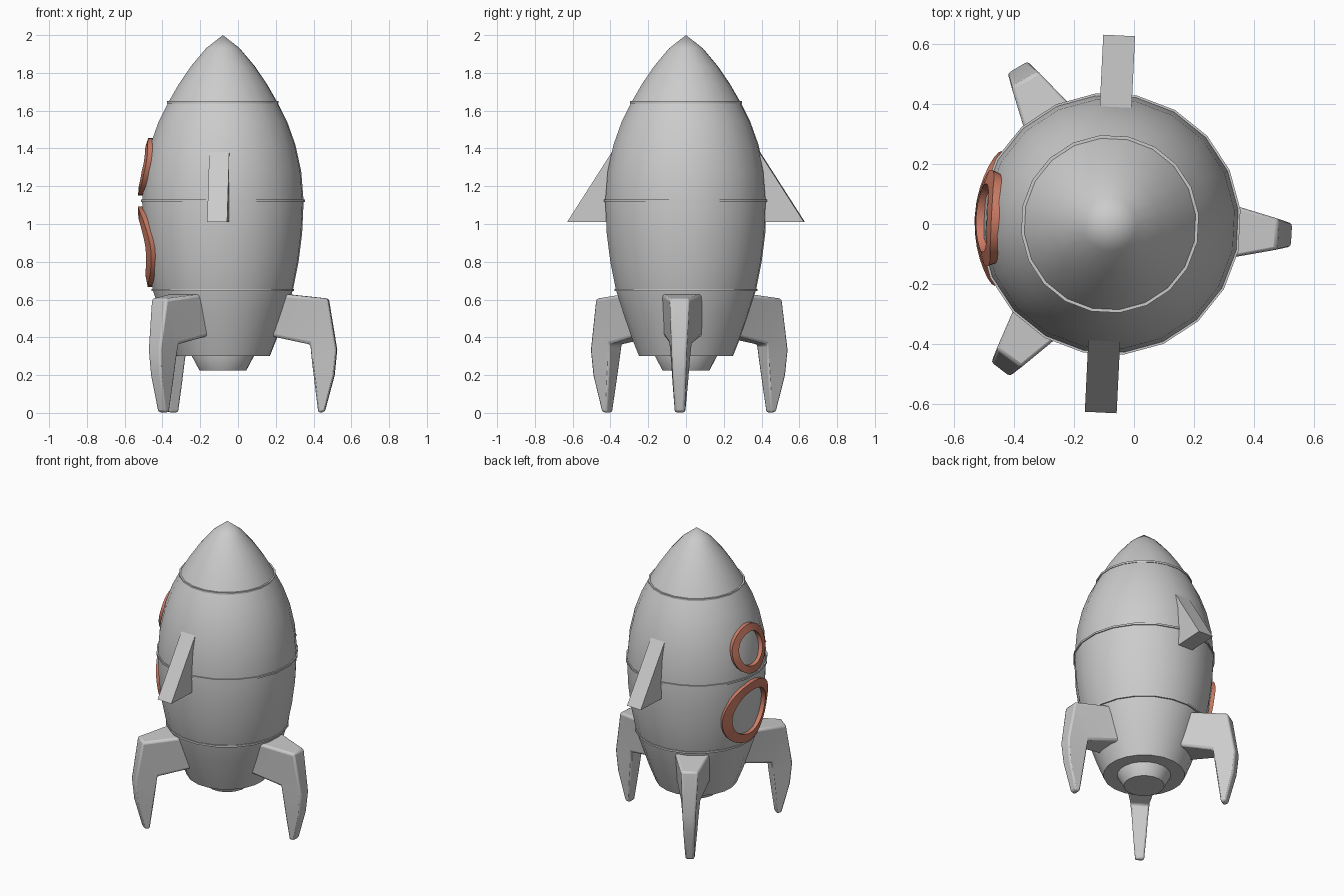
import bpy, bmesh, math
from mathutils import Matrix

if "Cube" in bpy.data.objects:
    bpy.data.objects.remove(bpy.data.objects["Cube"])

AXIS_X, TWIST, SIDES = -0.08, math.radians(-2.8), 20

# (radius, z) of the hull, bottom to top
HULL = [(0.25, 0.30), (0.29, 0.40), (0.331, 0.52), (0.373, 0.65), (0.403, 0.80),
        (0.422, 0.95), (0.43, 1.12), (0.417, 1.28), (0.386, 1.42), (0.343, 1.54),
        (0.29, 1.645), (0.235, 1.74), (0.17, 1.835), (0.09, 1.93), (0.0, 2.0)]


def hull_radius(z):
    for (r0, z0), (r1, z1) in zip(HULL, HULL[1:]):
        if z0 <= z <= z1:
            return r0 + (r1 - r0) * (z - z0) / (z1 - z0)
    return HULL[0][0]


def add_object(name, verts, faces, angle=0.0, smooth=None, bevel=0.0, mat=None):
    """Mesh built around the z axis, turned by angle and moved to the rocket axis."""
    bm = bmesh.new()
    vs = [bm.verts.new(v) for v in verts]
    for f in faces:
        bm.faces.new([vs[i] for i in f])
    bmesh.ops.remove_doubles(bm, verts=bm.verts, dist=1e-5)
    bmesh.ops.recalc_face_normals(bm, faces=bm.faces)
    bm.transform(Matrix.Translation((AXIS_X, 0, 0)) @ Matrix.Rotation(angle + TWIST, 4, 'Z'))
    me = bpy.data.meshes.new(name)
    bm.to_mesh(me)
    bm.free()
    ob = bpy.data.objects.new(name, me)
    bpy.context.collection.objects.link(ob)
    if mat:
        me.materials.append(mat)
    if bevel:
        mod = ob.modifiers.new("Bevel", 'BEVEL')
        mod.width, mod.segments = bevel, 2
        mod.limit_method, mod.angle_limit = 'ANGLE', math.radians(35)
    if smooth:
        bpy.ops.object.select_all(action='DESELECT')
        ob.select_set(True)
        bpy.context.view_layer.objects.active = ob
        bpy.ops.object.shade_smooth_by_angle(angle=math.radians(smooth))
    return ob


def lathe(name, profile, closed=False):
    n = len(profile)
    verts = []
    for s in range(SIDES):
        a = 2 * math.pi * (s + 0.5) / SIDES
        verts += [(r * math.cos(a), r * math.sin(a), z) for r, z in profile]
    faces = []
    for s in range(SIDES):
        t = (s + 1) % SIDES
        for i in range(n if closed else n - 1):
            j = (i + 1) % n
            quad = [s * n + i, t * n + i, t * n + j, s * n + j]
            if profile[i][0] == 0:
                quad = [quad[0], quad[2], quad[3]]
            elif profile[j][0] == 0:
                quad = quad[:3]
            faces.append(quad)
    return add_object(name, verts, faces, smooth=40)


# Hull and exhaust nozzle
lathe("hull", [(0, 0.30)] + HULL)
lathe("nozzle", [(0, 0.225), (0.125, 0.225), (0.165, 0.30), (0.165, 0.31)])

# Thin seam bands around the hull
for label, z in (("lower", 0.65), ("middle", 1.123), ("upper", 1.645)):
    r = hull_radius(z)
    lathe(label + "_seam_band", [(r - 0.02, z - 0.006), (r + 0.007, z - 0.006),
                                 (r + 0.007, z + 0.006), (r - 0.02, z + 0.006)], closed=True)

# Side fins: triangular wedges
TRI = [(0.375, 1.405), (0.628, 1.01), (0.36, 1.01)]
for label, deg in (("back", 90), ("front", -90)):
    verts = [(r, y, z) for y in (-0.053, 0.053) for r, z in TRI]
    add_object(label + "_fin", verts,
               [(0, 1, 2), (3, 4, 5), (0, 1, 4, 3), (1, 2, 5, 4), (2, 0, 3, 5)],
               angle=math.radians(deg))

# Legs: sections of (outer radius, z, half width), (inner radius, z, half width)
LEG = [((0.28, 0.635, 0.12), (0.22, 0.415, 0.11)),
       ((0.56, 0.605, 0.052), (0.467, 0.362, 0.06)),
       ((0.605, 0.335, 0.04), (0.475, 0.27, 0.05)),
       ((0.592, 0.20, 0.035), (0.488, 0.16, 0.042)),
       ((0.54, 0.005, 0.026), (0.507, 0.0, 0.028))]
leg_verts = [(r, s * w, z) for sec in LEG
             for (r, z, w), s in ((sec[0], -1), (sec[0], 1), (sec[1], 1), (sec[1], -1))]
leg_faces = [(0, 1, 2, 3), tuple(len(leg_verts) - 4 + i for i in range(4))]
for k in range(len(LEG) - 1):
    for i in range(4):
        j = (i + 1) % 4
        leg_faces.append((4 * k + i, 4 * k + j, 4 * k + 4 + j, 4 * k + 4 + i))
for label, deg in (("right", -0.7), ("back_left", 123.3), ("front_left", 235.8)):
    add_object(label + "_leg", leg_verts, leg_faces, angle=math.radians(deg),
               smooth=30, bevel=0.012)

# Porthole rims, wrapped onto the hull
copper = bpy.data.materials.new("copper")
copper.diffuse_color = (0.6, 0.2, 0.13, 1)
copper.use_nodes = True
copper.node_tree.nodes["Principled BSDF"].inputs["Base Color"].default_value = copper.diffuse_color


def porthole(name, zc, outer, inner, lift, seg=28):
    section = [(outer, -0.02), (outer, lift), (inner, lift), (inner, -0.02)]
    verts, faces = [], []
    for s in range(seg):
        a = 2 * math.pi * s / seg
        for rad, off in section:
            u, z = rad * math.cos(a), zc + rad * math.sin(a)
            r = hull_radius(z)
            t = math.asin(u / r)
            verts.append(((r + off) * math.cos(t), (r + off) * math.sin(t), z))
        for i in range(4):
            j, n = (i + 1) % 4, (s + 1) % seg
            faces.append((4 * s + i, 4 * s + j, 4 * n + j, 4 * n + i))
    add_object(name, verts, faces, angle=math.pi, smooth=35, mat=copper)


porthole("lower_porthole_rim", 0.88, 0.213, 0.155, 0.022)
porthole("upper_porthole_rim", 1.303, 0.153, 0.108, 0.022)
